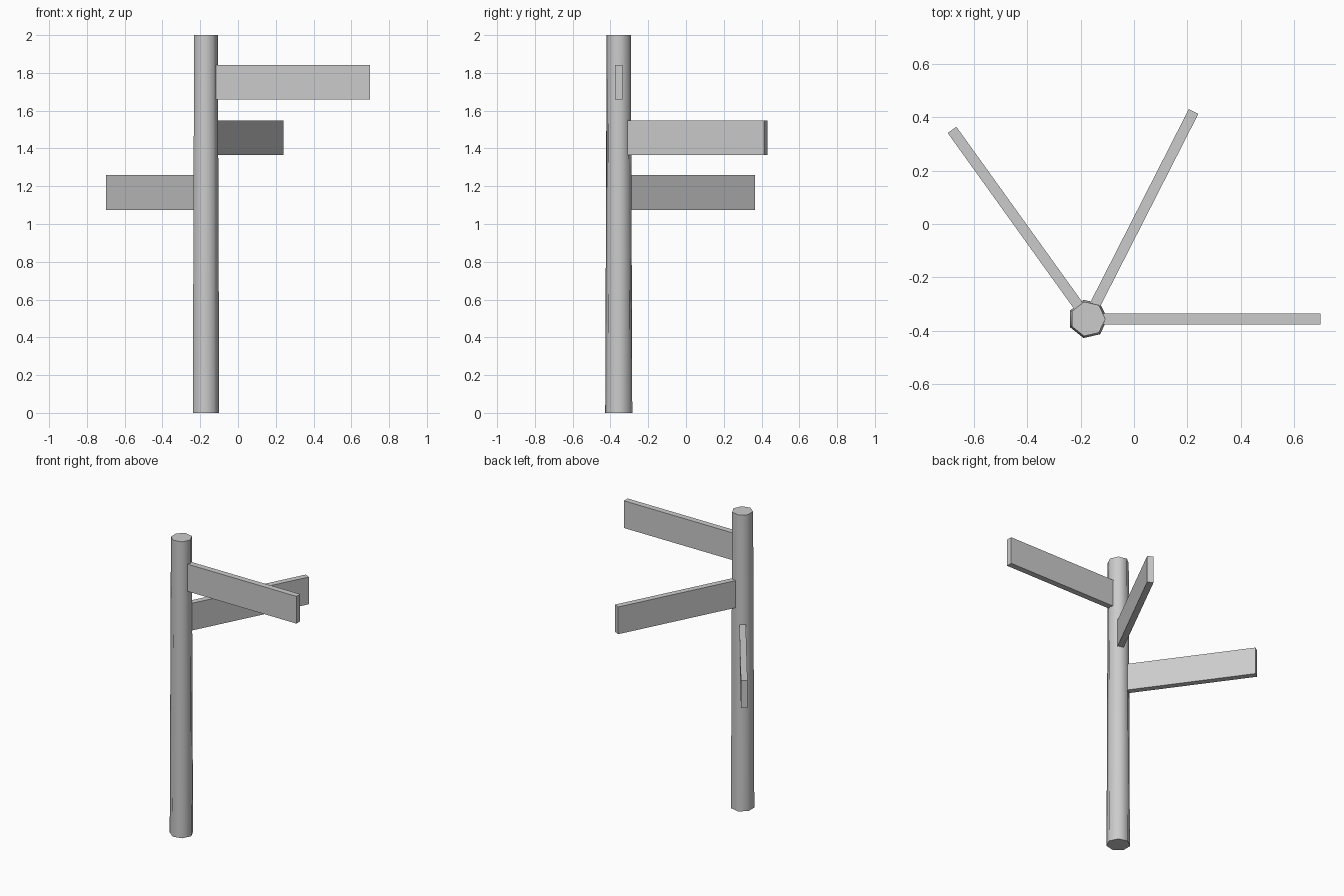
import bpy, bmesh
from math import radians, pi
from mathutils import Matrix, Vector

cube = bpy.data.objects.get("Cube")
if cube:
    bpy.data.objects.remove(cube, do_unlink=True)

# One plain grey for the whole signpost
grey = bpy.data.materials.new("light_grey")
grey.use_nodes = True
colour = (0.6, 0.6, 0.6, 1)
grey.diffuse_color = colour
grey.node_tree.nodes["Principled BSDF"].inputs["Base Color"].default_value = colour

POST = Vector((-0.173, -0.356, 0))


def add_object(name, bm):
    mesh = bpy.data.meshes.new(name)
    bm.to_mesh(mesh)
    bm.free()
    mesh.materials.append(grey)
    obj = bpy.data.objects.new(name, mesh)
    bpy.context.collection.objects.link(obj)
    return obj


# Seven-sided tapered post, smooth sides with flat caps
bm = bmesh.new()
bmesh.ops.create_cone(bm, cap_ends=True, segments=7, radius1=0.0735,
                      radius2=0.066, depth=2,
                      matrix=Matrix.Translation((0, 0, 1)))
# Turn one corner to +x
corner = max(bm.verts, key=lambda v: v.co.x).co
turn = Matrix.Rotation(-Vector((1, 0)).angle_signed(corner.xy) * -1, 4, "Z")
bmesh.ops.transform(bm, matrix=turn, verts=bm.verts)
for face in bm.faces:
    face.smooth = abs(face.normal.z) < 0.5
for edge in bm.edges:
    edge.smooth = all(f.smooth for f in edge.link_faces)
post = add_object("post", bm)
post.location = POST


# Pointing boards, each running out from the middle of the post
def board(name, angle, height):
    bm = bmesh.new()
    bmesh.ops.create_cube(bm, size=1)
    size = Vector((0.873, 0.04, 0.184))
    bmesh.ops.scale(bm, vec=size, verts=bm.verts)
    bmesh.ops.translate(bm, vec=(size.x / 2, 0, 0), verts=bm.verts)
    obj = add_object(name, bm)
    obj.location = POST + Vector((0, 0, height))
    obj.rotation_euler.z = radians(angle)


for name, angle, height in (("upper_board", 0, 1.75),
                            ("middle_board", 63, 1.457),
                            ("lower_board", 125.7, 1.167)):
    board(name, angle, height)
